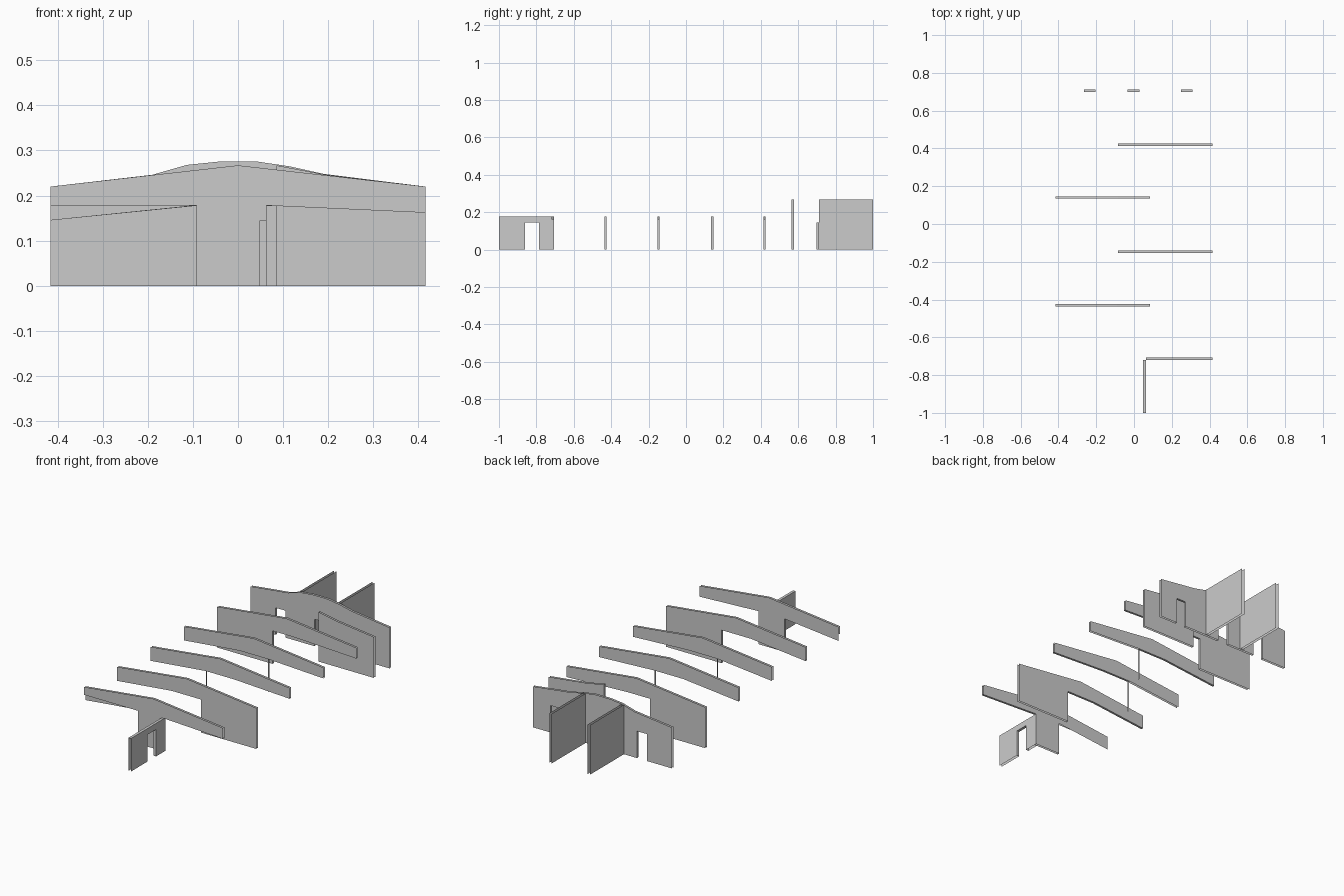
import bpy, bmesh

if "Cube" in bpy.data.objects:
    bpy.data.objects.remove(bpy.data.objects["Cube"])

W = 0.415          # half width of the building
T = 0.012          # wall thickness


def slab(name, pts, a, b, keep, axis='y', back=None):
    """Two parallel outlines a..b; only the listed edges get a connecting face."""
    bm = bmesh.new()

    def ring(profile, d):
        return [bm.verts.new((p, d, z) if axis == 'y' else (d, p, z)) for p, z in profile]
    r1, r2 = ring(pts, a), ring(back or pts, b)
    bm.faces.new(r1)
    bm.faces.new(r2[::-1])
    n = len(pts)
    for i in keep:
        j = (i + 1) % n
        bm.faces.new((r1[j], r1[i], r2[i], r2[j]))
    bmesh.ops.recalc_face_normals(bm, faces=bm.faces)
    mesh = bpy.data.meshes.new(name)
    bm.to_mesh(mesh)
    bm.free()
    ob = bpy.data.objects.new(name, mesh)
    bpy.context.collection.objects.link(ob)
    return ob


def post(name, x, y, z):
    """Single upright face closing the end of an open bay."""
    mesh = bpy.data.meshes.new(name)
    mesh.from_pydata([(x, y - T/2, 0), (x, y + T/2, 0), (x, y + T/2, z), (x, y - T/2, z)],
                     [], [(0, 1, 2, 3)])
    bpy.context.collection.objects.link(bpy.data.objects.new(name, mesh))


def door_notch(p0, p1, head=0.145):
    return [(p0, 0), (p0, head), (p1, head), (p1, 0)]


ROOF = [(-W, .22), (0, .267), (W, .22)]

# Frames along the hall: y position, side of the wall panel, panel present
for k, (y, s, solid) in enumerate([(-.43, 1, True), (-.147, -1, False),
                                   (.14, 1, False), (.42, -1, True)]):
    a, b = y - T/2, y + T/2
    name = f"cross_frame_{k + 1}"
    if solid and s > 0:
        slab(name, ROOF + [(W, 0), (.085, 0), (.085, .178), (-.09, .178), (-W, .145)],
             a, b, (4, 5, 6))
    elif solid:
        slab(name, ROOF + [(W, .162), (.05, .178), (-.085, .178), (-.085, 0), (-W, 0)],
             a, b, (3, 4, 5))
    else:
        slab(name, ROOF + [(W, .162), (.085, .178), (-.085, .178), (-W, .145)],
             a, b, (4, 5) if s > 0 else (3, 4))
        post(f"bay_post_{k + 1}", s * .085, y, .178)

# Front frame with its central panel
under = [(W, .162), (.063, .178), (.063, 0), (-.092, 0), (-.092, .178)]
slab("front_frame", ROOF + under + [(-W, .178)], -.713 - T/2, -.713 + T/2, (3, 4, 6),
     back=ROOF + under + [(-W, .145)])

# Front partition with a doorway
slab("front_partition", [(-1, 0), (-1, .178), (-.719, .178), (-.719, 0)]
     + door_notch(-.787, -.86), .048, .063, (1, 4, 5, 6), axis='x')

# Rear wall with a bowed top and three doorways
wall = [(W, 0), (W, .22), (.19, .248), (.113, .265), (.045, .275), (-.045, .275),
        (-.113, .268), (-.19, .246), (-W, .22), (-W, 0)]
keep = []
for x0, x1 in ((-.265, -.205), (-.035, .03), (.25, .31)):
    n = len(wall)
    wall += door_notch(x0, x1)
    keep += [n, n + 1, n + 2]
slab("rear_wall", wall, .699, .711, keep)

# Screen wall just ahead of the rear rooms
slab("screen_wall", [(.085, 0), (.085, .267), (.19, .247), (W, .22), (W, 0)],
     .565, .577, (0,))

# Rear partitions dividing the three rooms
for name, x in (("rear_partition_left", -.128), ("rear_partition_right", .1)):
    slab(name, [(.711, 0), (1, 0), (1, .267), (.711, .267)], x, x + .014, (), axis='x')
